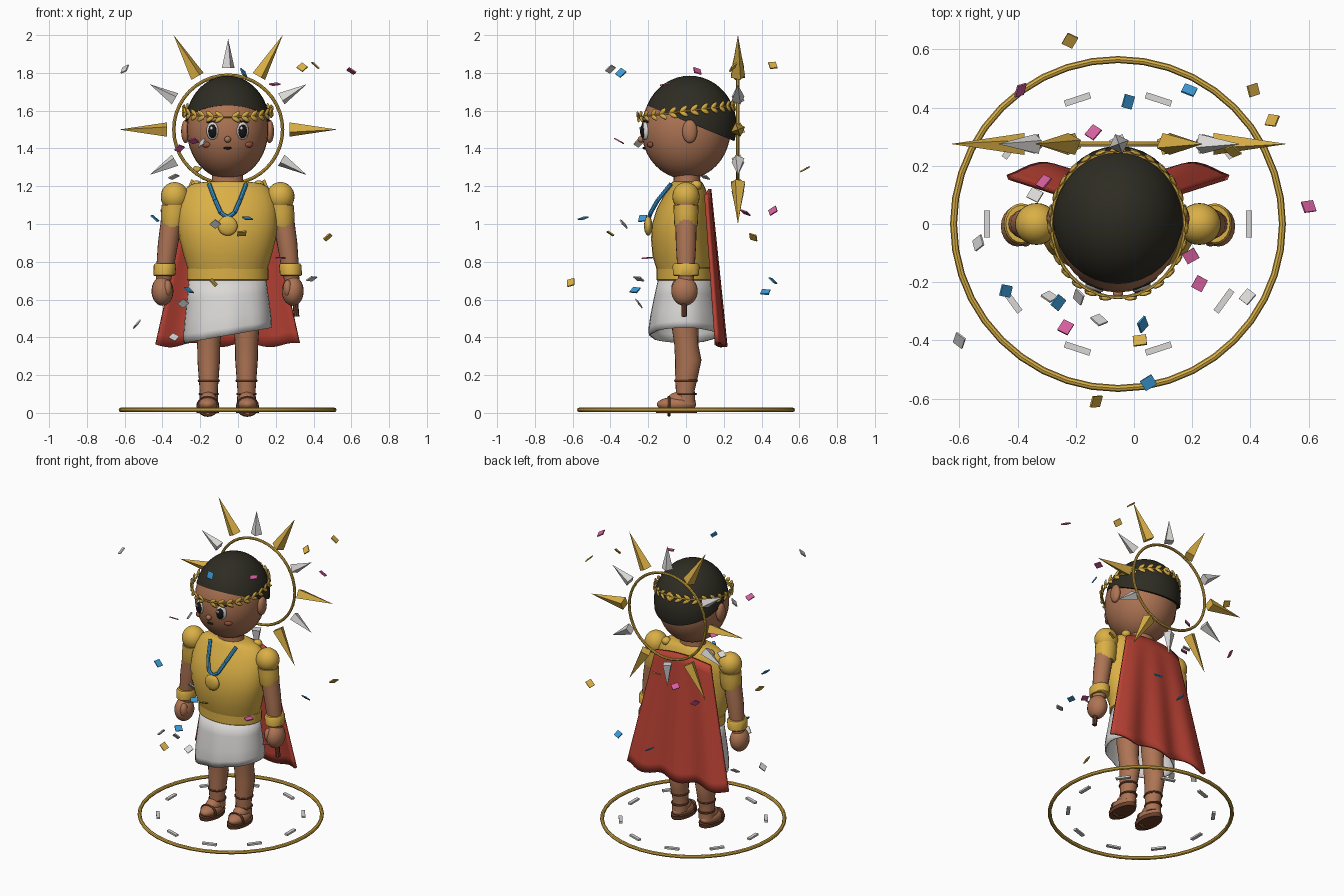
import bpy, bmesh, math, random
from mathutils import Matrix, Vector, Euler

if "Cube" in bpy.data.objects:
    bpy.data.objects.remove(bpy.data.objects["Cube"])

random.seed(4)
CX = -0.055          # figure axis
PI = math.pi


def material(name, r, g, b):
    m = bpy.data.materials.new(name)
    m.diffuse_color = (r, g, b, 1)
    m.use_nodes = True
    m.node_tree.nodes["Principled BSDF"].inputs["Base Color"].default_value = m.diffuse_color
    return m


GOLD = material("gold", .70, .43, .06)
SKIN = material("brown_skin", .42, .175, .088)
HAIR = material("dark_hair", .027, .025, .016)
WHITE = material("pale_silver", .70, .69, .67)
RED = material("cape_red", .50, .055, .035)
BLUE = material("sky_blue", .045, .33, .68)
PINK = material("pink", .66, .115, .34)
LEATHER = material("brown_leather", .14, .048, .022)
BLACK = material("eye_black", .008, .007, .007)
BLUSH = material("blush", .30, .085, .05)


def finish(name, bm, mat, angle=40):
    bmesh.ops.recalc_face_normals(bm, faces=bm.faces)
    me = bpy.data.meshes.new(name)
    for f in bm.faces:
        f.smooth = angle > 0
    bm.to_mesh(me)
    bm.free()
    if angle:
        me.set_sharp_from_angle(angle=math.radians(angle))
    me.materials.append(mat)
    ob = bpy.data.objects.new(name, me)
    bpy.context.collection.objects.link(ob)
    return ob


def xform(loc, scale=(1, 1, 1), rot=(0, 0, 0)):
    return Matrix.LocRotScale(Vector(loc), Euler(rot), Vector(scale))


def ball(name, loc, radii, mat, rot=(0, 0, 0), n=24):
    bm = bmesh.new()
    bmesh.ops.create_uvsphere(bm, u_segments=n, v_segments=max(6, n * 2 // 3), radius=1,
                              matrix=xform(loc, radii, rot))
    return finish(name, bm, mat)


def loft(name, rings, mat, n=28, caps=True):
    """Stack of ellipses (x, y, z, rx, ry)."""
    bm = bmesh.new()
    loops = [[bm.verts.new((x + rx * math.cos(2 * PI * i / n), y + ry * math.sin(2 * PI * i / n), z))
              for i in range(n)] for x, y, z, rx, ry in rings]
    for a, b in zip(loops, loops[1:]):
        for i in range(n):
            bm.faces.new((a[i], a[(i + 1) % n], b[(i + 1) % n], b[i]))
    if caps:
        bm.faces.new(loops[0])
        bm.faces.new(loops[-1])
    return finish(name, bm, mat)


def ring(name, rx, ry, tube, mat, matrix, n=40, m=8):
    bm = bmesh.new()
    v = [[bm.verts.new(matrix @ Vector(((rx + tube * math.cos(2 * PI * j / m)) * math.cos(2 * PI * i / n),
                                        (ry + tube * math.cos(2 * PI * j / m)) * math.sin(2 * PI * i / n),
                                        tube * math.sin(2 * PI * j / m)))) for j in range(m)] for i in range(n)]
    for i in range(n):
        for j in range(m):
            k, l = (i + 1) % n, (j + 1) % m
            bm.faces.new((v[i][j], v[k][j], v[k][l], v[i][l]))
    return finish(name, bm, mat)


def bar(name, p, q, r1, mat, r2=None, n=8, angle=40, spin=0):
    p, q = Vector(p), Vector(q)
    d = q - p
    m = Matrix.Translation((p + q) / 2) @ d.to_track_quat('Z', 'Y').to_matrix().to_4x4() @ Matrix.Rotation(spin, 4, 'Z')
    bm = bmesh.new()
    bmesh.ops.create_cone(bm, cap_ends=True, segments=n, radius1=r1, radius2=r1 if r2 is None else r2,
                          depth=d.length, matrix=m)
    return finish(name, bm, mat, angle)


def box(name, loc, size, mat, rot=(0, 0, 0)):
    bm = bmesh.new()
    bmesh.ops.create_cube(bm, size=1, matrix=xform(loc, size, rot))
    return finish(name, bm, mat, 0)


# Torso, belt and neck
loft("tunic", [(CX, -.01, .74, .205, .14), (CX, -.022, .83, .232, .155), (CX, -.03, .92, .255, .155),
               (CX, -.028, 1.0, .265, .152), (CX, -.015, 1.08, .262, .14), (CX, 0, 1.15, .245, .118),
               (CX, .005, 1.195, .215, .095), (CX, .005, 1.215, .18, .085), (CX, .005, 1.225, .1, .075)], GOLD)
loft("belt", [(CX, -.005, .70, .208, .145), (CX, -.005, .705, .216, .152), (CX, -.005, .765, .216, .152),
              (CX, -.005, .77, .208, .145)], GOLD)
loft("neck", [(CX, .005, 1.18, .095, .075), (CX, .005, 1.24, .082, .07), (CX, .005, 1.32, .085, .075)], SKIN)

# Wrapped skirt with a hem that rises to one side
skirt = loft("skirt", [(CX, -.005, .72, .203, .14), (CX, -.008, .62, .215, .158), (CX, -.01, .52, .227, .175),
                       (CX, -.01, .45, .234, .184), (CX, -.01, .41, .232, .182)], WHITE, 32, False)
for v in skirt.data.vertices:
    t = (.72 - v.co.z) / .31
    v.co.z += t * (.04 * (v.co.x - CX) / .23)
    v.co.y += t * .006 * math.sin(v.co.x * 40)
skirt.modifiers.new("thickness", "SOLIDIFY").thickness = .008

# Head with ears
ball("head", (CX, 0, 1.5), (.216, .236, .262), SKIN, n=32)
bm = bmesh.new()
bmesh.ops.create_uvsphere(bm, u_segments=32, v_segments=22, radius=1,
                          matrix=xform((CX, .02, 1.52), (.225, .248, .265)))
cut = bmesh.ops.bisect_plane(bm, geom=bm.verts[:] + bm.edges[:] + bm.faces[:], plane_co=(0, .02, 1.535),
                             plane_no=(0, .2, .49), clear_inner=True)
bmesh.ops.holes_fill(bm, edges=[e for e in bm.edges if e.is_boundary])
finish("hair_cap", bm, HAIR)

# Face
ball("nose", (CX, -.238, 1.448), (.018, .018, .017), SKIN, n=12)
ball("mouth", (CX, -.22, 1.402), (.022, .01, .007), BLACK, n=12)
for s in (-1, 1):
    ball("ear", (CX + s * .222, .02, 1.49), (.024, .04, .062), SKIN, n=16)
    tilt = (0, 0, s * .36)
    ball("eye_white", (CX + s * .08, -.215, 1.493), (.034, .019, .047), WHITE, tilt, 16)
    ball("pupil", (CX + s * .08, -.226, 1.491), (.024, .016, .037), BLACK, tilt, 16)
    ball("eye_glint", (CX + s * .08 - .006, -.242, 1.507), (.008, .004, .009), WHITE, tilt, 8)
    bar("brow", (CX + s * .052, -.223, 1.545), (CX + s * .11, -.2, 1.54), .006, HAIR)
    ball("cheek", (CX + s * .115, -.19, 1.42), (.025, .01, .015), BLUSH, (0, 0, s * .55), 12)

# Laurel wreath tilted up to the back
WR = Matrix.Translation((CX, -.002, 1.597)) @ Matrix.Rotation(.12, 4, 'X')
ring("wreath_band", .229, .252, .006, GOLD, WR, 40, 6)
bm = bmesh.new()
for i in range(28):
    a = 2 * PI * (i + .5) / 28
    p = Vector((.235 * math.cos(a), .258 * math.sin(a), 0))
    turn = a + PI / 2 if math.cos(a) < 0 else a - PI / 2
    for up in (-1, 1):
        m = WR @ Matrix.Translation(p) @ Matrix.Rotation(turn, 4, 'Z') @ Matrix.Rotation(up * .6, 4, 'Y')
        m = m @ Matrix.Translation((-.022, 0, 0)) @ Matrix.Diagonal((.026, .007, .012, 1))
        bmesh.ops.create_uvsphere(bm, u_segments=8, v_segments=6, radius=1, matrix=m)
finish("wreath_leaves", bm, GOLD)

# Arms and legs
for s in (-1, 1):
    def X(d):
        return CX + s * d
    loft("arm", [(X(.285), 0, 1.12, .058, .055), (X(.30), 0, 1.0, .056, .056), (X(.315), 0, .9, .054, .054),
                 (X(.332), 0, .76, .046, .046), (X(.34), 0, .70, .04, .04)], SKIN, 20)
    loft("sleeve", [(X(.29), 0, .985, .058, .058), (X(.287), 0, 1.0, .067, .063), (X(.283), 0, 1.06, .07, .065),
                    (X(.28), 0, 1.1, .07, .066)], GOLD, 20)
    ball("shoulder_puff", (X(.28), 0, 1.145), (.074, .072, .077), GOLD)
    loft("wrist_cuff", [(X(.337), 0, .725, .052, .062), (X(.335), 0, .73, .058, .069),
                        (X(.332), 0, .78, .06, .071), (X(.331), 0, .79, .054, .064)], GOLD, 20)
    ball("hand", (X(.345), -.008, .645), (.058, .07, .078), SKIN, n=20)
    ball("thumb", (X(.318), -.05, .66), (.024, .028, .045), SKIN, n=12)
    loft("leg", [(X(.10), 0, .05, .05, .05), (X(.10), -.004, .12, .048, .05), (X(.10), .004, .2, .054, .061),
                 (X(.10), .012, .28, .06, .07), (X(.10), .002, .36, .061, .064), (X(.10), -.005, .45, .068, .07),
                 (X(.10), -.005, .62, .078, .085)], SKIN, 20)
    ball("foot", (X(.105), -.05, .045), (.055, .105, .04), SKIN, n=20)
    ball("instep", (X(.102), -.03, .068), (.047, .07, .045), SKIN, n=16)
    loft("sandal_sole", [(X(.105), -.05, 0, .06, .108), (X(.105), -.05, .025, .062, .112)], LEATHER, 20)
    ring("toe_strap", .052, .047, .009, LEATHER, xform((X(.105), -.09, .035), rot=(PI / 2, 0, 0)), 20, 6)
    for z, r in ((.10, .048), (.17, .052)):
        ring("ankle_strap", r, r + .004, .007, LEATHER, xform((X(.10), 0, z)), 20, 6)
    ball("cape_clasp", (X(.165), .055, 1.205), (.03, .03, .026), GOLD, n=12)
    # Medal ribbon
    pts = [(X(.098), -.08, 1.212), (X(.065), -.15, 1.125), (X(.036), -.187, 1.06), (CX, -.195, 1.035)]
    for p, q in zip(pts, pts[1:]):
        bar("medal_ribbon", p, q, .0115, BLUE)
bar("baton", (CX + .365, -.01, .51), (CX + .35, -.01, .68), .015, LEATHER)
ball("medal", (CX, -.2, .99), (.052, .022, .052), GOLD)

# Flowing cape
bm = bmesh.new()
NU, NV = 28, 14
grid = []
for j in range(NV + 1):
    v = j / NV
    row = []
    for i in range(NU + 1):
        u = 2 * i / NU - 1
        row.append(bm.verts.new((CX + u * (.205 + .175 * v),
                                 .125 + .07 * v - .02 * abs(u) ** 3 + .016 * v * math.cos(u * 9),
                                 1.185 - .03 * u * u * (1 - v) - .825 * v - .012 * v * math.cos(u * 9 + 1))))
    grid.append(row)
for j in range(NV):
    for i in range(NU):
        bm.faces.new((grid[j][i], grid[j][i + 1], grid[j + 1][i + 1], grid[j + 1][i]))
cape = finish("cape", bm, RED)
mod = cape.modifiers.new("thickness", "SOLIDIFY")
mod.thickness, mod.offset = .018, 0

# Sunburst halo behind the head
HALO = Vector((CX + .003, .275, 1.5))
ring("halo_ring", .288, .288, .009, GOLD, xform(HALO, rot=(PI / 2, 0, 0)), 40, 8)
for i in range(12):
    d = Vector((math.cos(i * PI / 6), 0, math.sin(i * PI / 6)))
    gold = i % 2 == 0
    bar("gold_ray" if gold else "silver_ray", HALO + d * .325, HALO + d * (.578 if gold else .48),
        .04 if gold else .036, GOLD if gold else WHITE, 0, 4, 0, .35)

# Ring and dashes on the floor
ring("floor_ring", .565, .565, .012, GOLD, xform((CX, 0, .016)), 40, 8)
for i in range(10):
    a = i * PI / 5
    box("floor_dash", (CX + .45 * math.cos(a), .45 * math.sin(a), .012), (.022, .092, .012), WHITE, (0, 0, a))

# Confetti
CONFETTI = {
    "silver": (WHITE, [(-.6, -.40, 1.82), (-.19, -.25, 1.43), (-.12, -.33, 1.0), (.39, -.25, .71),
                       (-.535, -.065, .47), (-.29, -.25, .58), (-.34, -.045, .4), (-.34, .10, 1.25)]),
    "blue": (BLUE, [(.03, -.345, 1.8), (.05, -.545, 1.03), (-.44, -.23, 1.03), (-.26, -.27, .65),
                    (.19, .46, .7), (-.02, .42, .64)]),
    "pink": (PINK, [(.195, -.11, 1.74), (.6, .06, 1.81), (-.31, .145, 1.4), (.225, -.205, .82),
                    (-.39, .46, 1.07), (-.14, .315, 1.06), (-.235, -.355, 1.44)]),
    "gold": (GOLD, [(.41, .46, 1.84), (.34, .25, 1.83), (-.22, .63, 1.29), (.02, -.40, .95),
                    (.475, .356, .93), (-.13, -.61, .69)]),
}
for colour, (mat, spots) in CONFETTI.items():
    for p in spots:
        box(colour + "_confetti", p, (.046, .04, .007), mat,
            (random.uniform(-.9, .9), random.uniform(-.9, .9), random.uniform(0, PI)))
